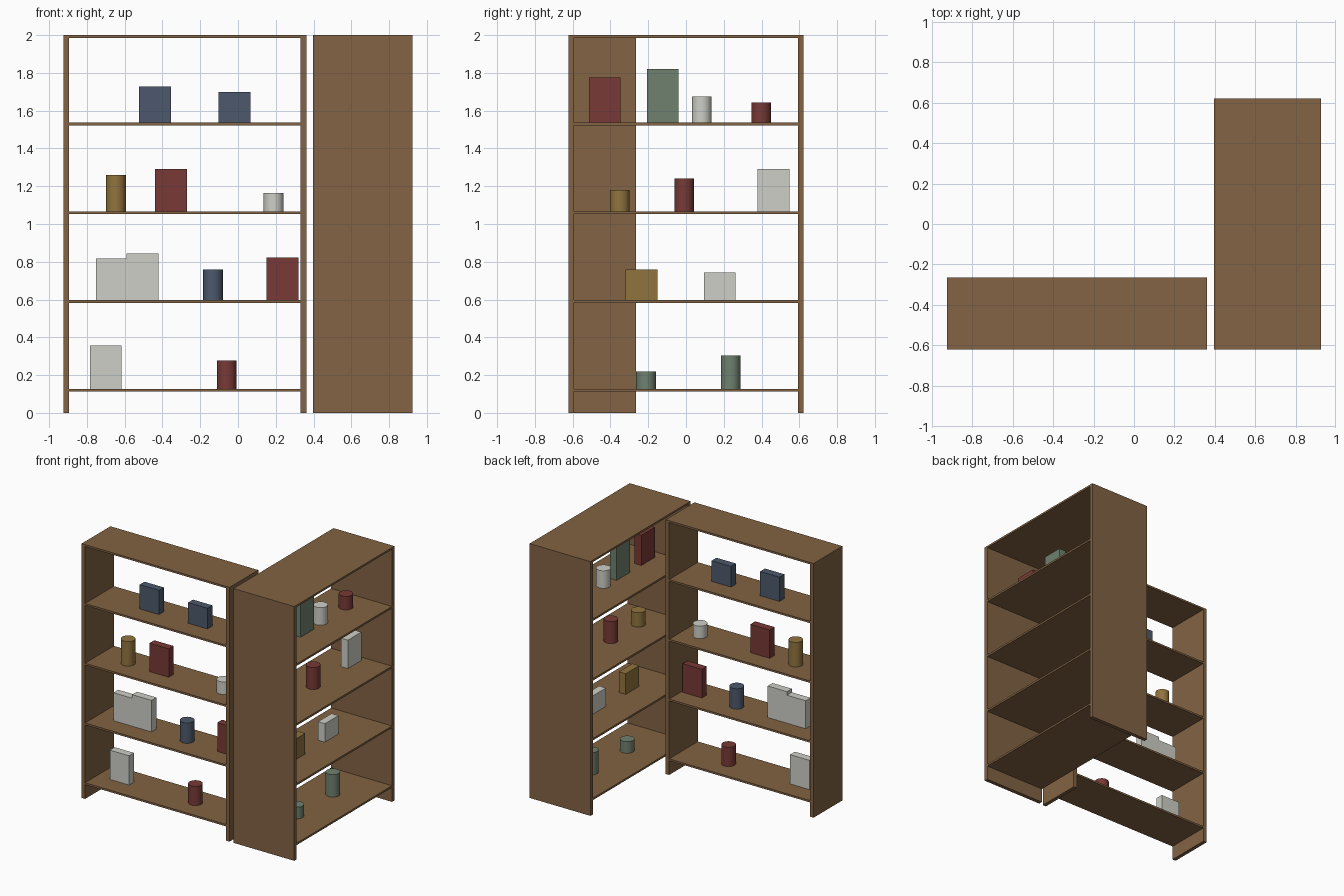
import bpy
import math

if "Cube" in bpy.data.objects:
    bpy.data.objects.remove(bpy.data.objects["Cube"])


def material(name, rgb):
    """Flat material from an sRGB colour (0-255)."""
    m = bpy.data.materials.new(name)
    lin = [((c / 255 + 0.055) / 1.055) ** 2.4 for c in rgb]
    m.diffuse_color = (*lin, 1)
    m.use_nodes = True
    m.node_tree.nodes["Principled BSDF"].inputs["Base Color"].default_value = m.diffuse_color
    return m


MATS = {
    "wood": material("brown wood", (130, 99, 67)),
    "white": material("off white", (207, 207, 200)),
    "red": material("dark red", (120, 58, 54)),
    "blue": material("slate blue", (77, 89, 108)),
    "gold": material("ochre", (145, 116, 62)),
    "green": material("sage green", (112, 129, 110)),
}


def box(name, lo, hi, mat):
    bpy.ops.mesh.primitive_cube_add(size=1, location=[(a + b) / 2 for a, b in zip(lo, hi)])
    ob = bpy.context.object
    ob.name = name
    ob.scale = [b - a for a, b in zip(lo, hi)]
    bpy.ops.object.transform_apply(location=False, rotation=False, scale=True)
    ob.data.materials.append(MATS[mat])


def jar(name, x, y, z0, z1, mat):
    bpy.ops.mesh.primitive_cylinder_add(vertices=32, radius=0.052, depth=z1 - z0,
                                        location=(x, y, (z0 + z1) / 2))
    ob = bpy.context.object
    ob.name = name
    ob.data.materials.append(MATS[mat])
    bpy.ops.object.shade_smooth_by_angle(angle=math.radians(40))


T, B = 0.030, 0.015                            # side panel and board thickness
TOPS = [0.127, 0.597, 1.067, 1.537, 2.0]       # upper faces of the boards
BOOK_W, BOOK_D = 0.168, 0.06


def bookcase(name, x0, x1, y0, y1, axis, items):
    """Open-backed case running along axis (0 = x, 1 = y), with its contents."""
    lo, hi = [x0, y0], [x1, y1]
    # side panels
    for side in (0, 1):
        a, b = lo[:], hi[:]
        if side:
            a[axis] = hi[axis] - T
        else:
            b[axis] = lo[axis] + T
        box(f"{name}_side_panel", (*a, 0), (*b, 2), "wood")
    # shelves and top board
    a, b = lo[:], hi[:]
    a[axis] += T
    b[axis] -= T
    for z in TOPS:
        box(f"{name}_top" if z == 2.0 else f"{name}_shelf", (*a, z - B), (*b, z), "wood")
    # books and jars, centred across the depth of the case
    across = 1 - axis
    mid = (lo[across] + hi[across]) / 2
    for level, kind, pos, top, mat in items:
        z = TOPS[level]
        c = [0, 0]
        c[axis], c[across] = pos, mid
        if kind == "jar":
            jar(f"{name}_jar", c[0], c[1], z, top, mat)
        else:
            half = [0, 0]
            half[axis], half[across] = BOOK_W / 2, BOOK_D / 2
            box(f"{name}_book", (c[0] - half[0], c[1] - half[1], z),
                (c[0] + half[0], c[1] + half[1], top), mat)


# long case along the front
bookcase("front_case", -0.925, 0.362, -0.622, -0.265, 0, [
    (0, "book", -0.70, 0.357, "white"),
    (0, "jar", -0.06, 0.278, "red"),
    (1, "book", -0.668, 0.817, "white"),
    (1, "book", -0.505, 0.845, "white"),
    (1, "jar", -0.132, 0.758, "blue"),
    (1, "book", 0.235, 0.823, "red"),
    (2, "jar", -0.646, 1.26, "gold"),
    (2, "book", -0.355, 1.29, "red"),
    (2, "jar", 0.188, 1.165, "white"),
    (3, "book", -0.44, 1.728, "blue"),
    (3, "book", -0.018, 1.70, "blue"),
])

# deeper case turned at a right angle
bookcase("side_case", 0.396, 0.925, -0.622, 0.622, 1, [
    (0, "jar", -0.212, 0.218, "green"),
    (0, "jar", 0.236, 0.303, "green"),
    (1, "book", -0.235, 0.76, "gold"),
    (1, "book", 0.178, 0.742, "white"),
    (2, "jar", -0.35, 1.18, "gold"),
    (2, "jar", -0.01, 1.24, "red"),
    (2, "book", 0.463, 1.29, "white"),
    (3, "book", -0.43, 1.775, "red"),
    (3, "book", -0.123, 1.82, "green"),
    (3, "jar", 0.083, 1.675, "white"),
    (3, "jar", 0.398, 1.643, "red"),
])
